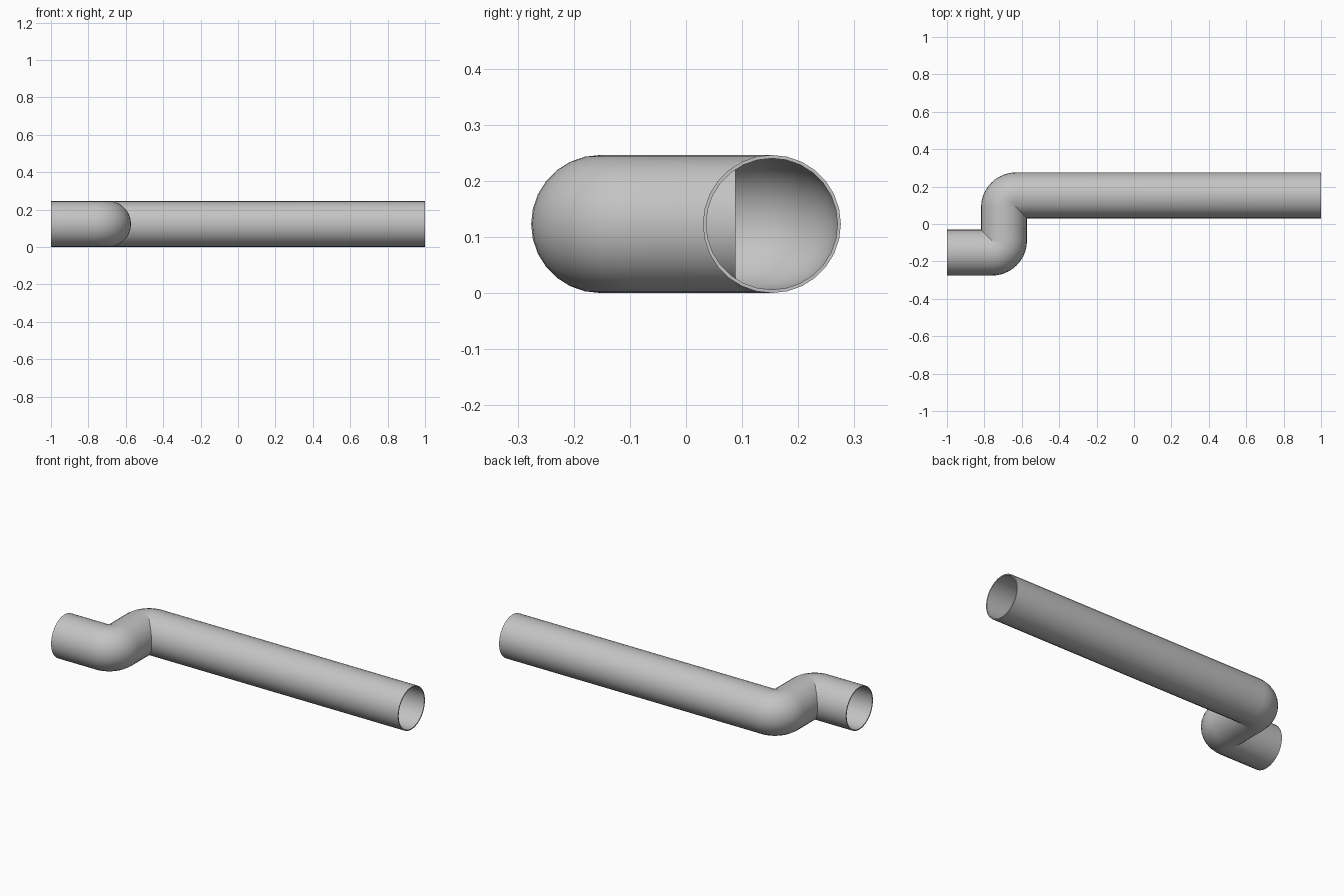
import bpy, bmesh
from math import sin, cos, pi
from mathutils import Vector

default = bpy.data.objects.get("Cube")
if default:
    bpy.data.objects.remove(default, do_unlink=True)

RADIUS = 0.123     # outer radius of the pipe
WALL = 0.006       # wall thickness
SIDES = 28
OFFSET = 0.153     # sideways shift of each run from the middle
CROSS_X = -0.695   # where the crossing run sits
BEND = 0.065       # centreline radius of the elbows
STEPS = 10         # segments per elbow

grey = bpy.data.materials.new("pipe_grey")
grey.use_nodes = True
colour = (0.55, 0.55, 0.55, 1)
grey.diffuse_color = colour
grey.node_tree.nodes["Principled BSDF"].inputs["Base Color"].default_value = colour

# Centreline stations: (x, y, heading angle)
path = [(-1, -OFFSET, 0)]
for i in range(STEPS + 1):
    a = pi / 2 * i / STEPS
    path.append((CROSS_X - BEND + BEND * sin(a), -OFFSET + BEND - BEND * cos(a), a))
for i in range(STEPS + 1):
    a = pi / 2 * (1 - i / STEPS)
    path.append((CROSS_X + BEND - BEND * sin(a), OFFSET - BEND + BEND * cos(a), a))
path.append((1, OFFSET, 0))

bm = bmesh.new()


def ring(station, radius):
    """Circle of vertices square to the path."""
    x, y, heading = station
    side = Vector((-sin(heading), cos(heading), 0))
    centre = Vector((x, y, RADIUS))
    return [bm.verts.new(centre + radius * (side * cos(t) + Vector((0, 0, sin(t)))))
            for t in (2 * pi * k / SIDES for k in range(SIDES))]


# Outer wall forwards, inner wall back, joined by a rim at each end
rings = [ring(s, RADIUS) for s in path]
rings += [ring(s, RADIUS - WALL) for s in reversed(path)]
for i, a in enumerate(rings):
    b = rings[(i + 1) % len(rings)]
    for k in range(SIDES):
        n = (k + 1) % SIDES
        bm.faces.new((a[k], a[n], b[n], b[k]))

mesh = bpy.data.meshes.new("offset_pipe")
bm.to_mesh(mesh)
bm.free()
mesh.materials.append(grey)
pipe = bpy.data.objects.new("offset_pipe", mesh)
bpy.context.collection.objects.link(pipe)

# Smooth walls with crisp rims
bpy.ops.object.select_all(action='DESELECT')
pipe.select_set(True)
bpy.context.view_layer.objects.active = pipe
bpy.ops.object.shade_smooth_by_angle(angle=pi / 5)
